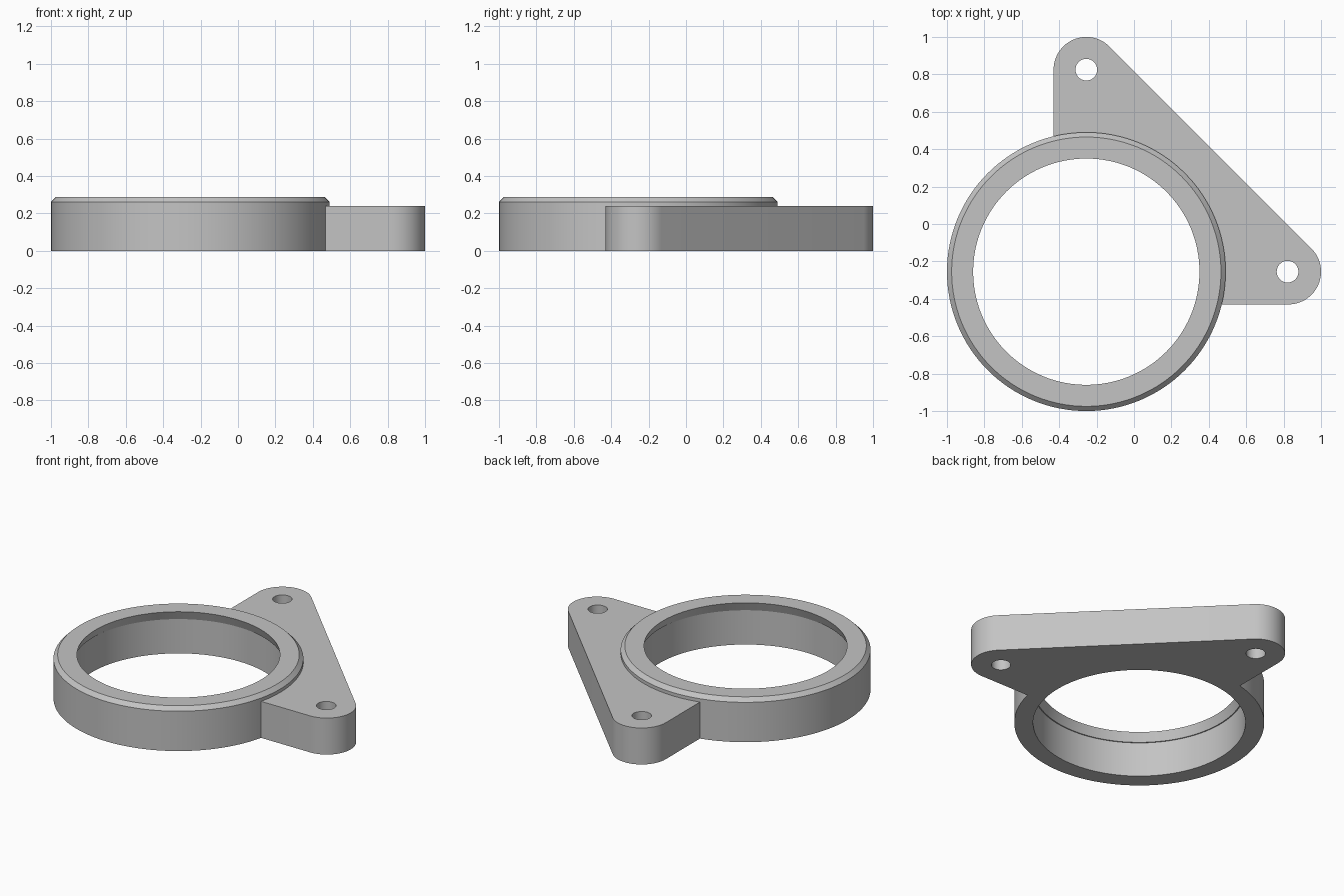
import bpy, bmesh, math

cube = bpy.data.objects.get("Cube")
if cube:
    bpy.data.objects.remove(cube, do_unlink=True)

grey = bpy.data.materials.new("plain grey")
grey.use_nodes = True
colour = (0.55, 0.55, 0.55, 1)
grey.diffuse_color = colour
grey.node_tree.nodes["Principled BSDF"].inputs["Base Color"].default_value = colour

CENTRE = (-0.255, -0.255)
EARS = [(0.825, -0.255), (-0.255, 0.825)]
EAR_R = 0.175
PLATE_H = 0.24


def make_object(name, bm):
    bmesh.ops.recalc_face_normals(bm, faces=bm.faces)
    mesh = bpy.data.meshes.new(name)
    bm.to_mesh(mesh)
    bm.free()
    mesh.materials.append(grey)
    obj = bpy.data.objects.new(name, mesh)
    bpy.context.collection.objects.link(obj)
    return obj


def stack(name, centre, profile, sides):
    """Closed round solid through (radius, height) rings."""
    bm = bmesh.new()
    rings = []
    for r, z in profile:
        angles = [math.tau * i / sides for i in range(sides)]
        rings.append([bm.verts.new((centre[0] + r * math.cos(a),
                                    centre[1] + r * math.sin(a), z)) for a in angles])
    for low, high in zip(rings, rings[1:]):
        for i in range(sides):
            j = (i + 1) % sides
            bm.faces.new((low[i], low[j], high[j], high[i]))
    bm.faces.new(rings[0][::-1])
    bm.faces.new(rings[-1])
    return make_object(name, bm)


def prism(name, outline, height):
    bm = bmesh.new()
    face = bm.faces.new([bm.verts.new((x, y, 0)) for x, y in outline])
    top = bmesh.ops.extrude_face_region(bm, geom=[face])["geom"]
    bmesh.ops.translate(bm, vec=(0, 0, height),
                        verts=[v for v in top if isinstance(v, bmesh.types.BMVert)])
    return make_object(name, bm)


def arc(centre, start, end, steps=24):
    angles = [math.radians(start + (end - start) * i / steps) for i in range(steps + 1)]
    return [(centre[0] + EAR_R * math.cos(a), centre[1] + EAR_R * math.sin(a))
            for a in angles]


def combine(target, other, operation):
    mod = target.modifiers.new(operation.lower(), "BOOLEAN")
    mod.operation = operation
    mod.solver = "EXACT"
    mod.object = other
    bpy.context.view_layer.update()
    result = bpy.data.meshes.new_from_object(
        target.evaluated_get(bpy.context.evaluated_depsgraph_get()))
    target.modifiers.clear()
    target.data = result
    bpy.data.objects.remove(other, do_unlink=True)


# Ring body with chamfered top rim
body = stack("flanged_ring", CENTRE,
             [(0.745, 0), (0.745, 0.262), (0.72, 0.287)], 128)

# Triangular mounting plate with two rounded ears
corner = (CENTRE[0] - EAR_R, CENTRE[1] - EAR_R)
outline = [corner] + arc(EARS[0], -90, 45) + arc(EARS[1], 45, 180)
combine(body, prism("mounting_plate", outline, PLATE_H), "UNION")

# Bore with a tapered retaining lip near the top
bore = [(0.633, -0.1), (0.633, 0.228), (0.627, 0.2285), (0.605, 0.287), (0.605, 0.4)]
combine(body, stack("bore_cutter", CENTRE, bore, 128), "DIFFERENCE")

# Screw holes
for ear in EARS:
    combine(body, stack("hole_cutter", (ear[0] - 0.004 * (ear[0] > 0), ear[1]),
                        [(0.058, -0.1), (0.058, 0.4)], 48), "DIFFERENCE")

# Smooth round walls, crisp edges
bpy.ops.object.select_all(action="DESELECT")
body.select_set(True)
bpy.context.view_layer.objects.active = body
bpy.ops.object.shade_smooth_by_angle(angle=math.radians(20))
